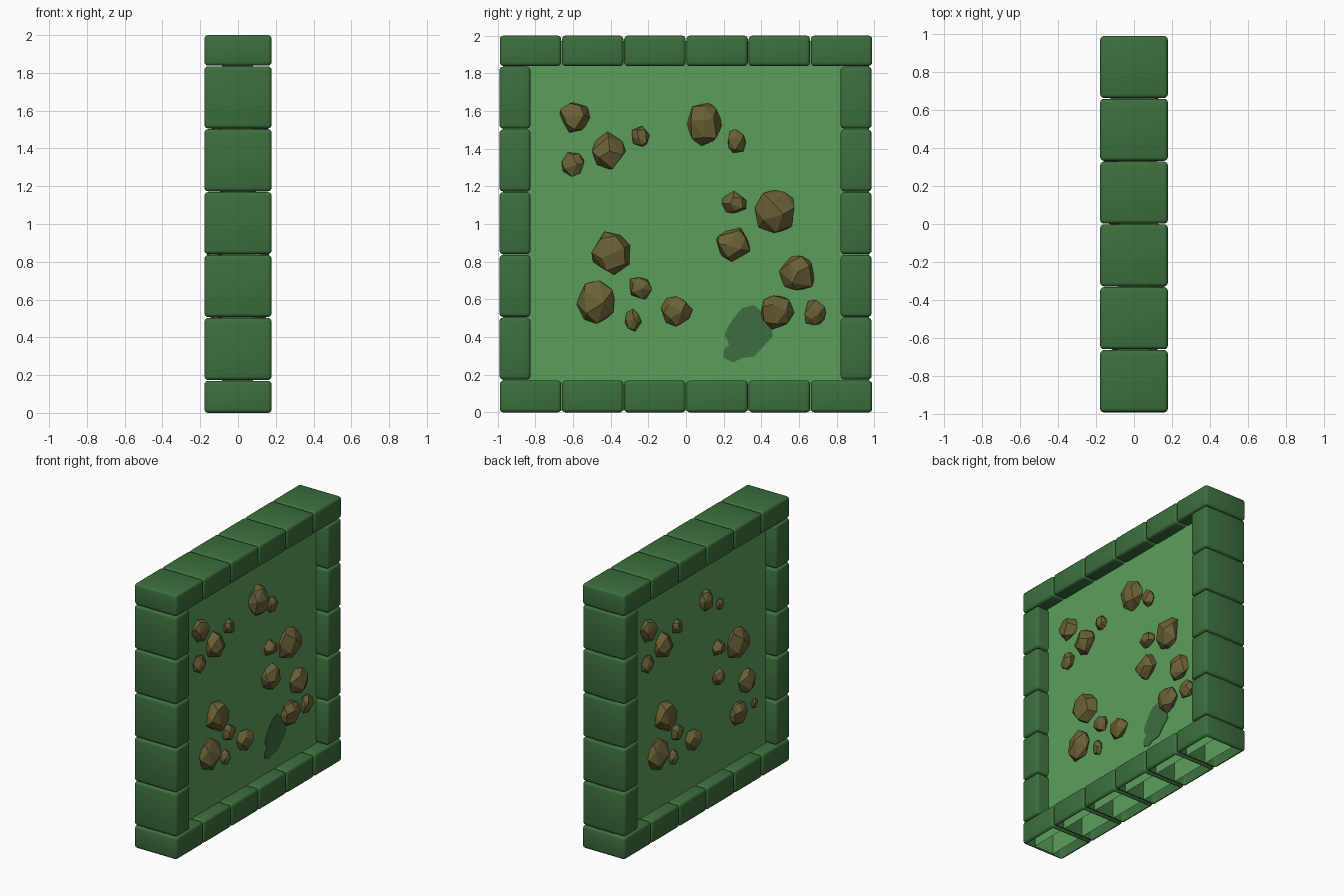
import bpy, bmesh, math, random
from mathutils import Vector, Matrix

if "Cube" in bpy.data.objects:
    bpy.data.objects.remove(bpy.data.objects["Cube"])

random.seed(7)

def material(name, rgb):
    m = bpy.data.materials.new(name)
    m.diffuse_color = (*rgb, 1)
    m.use_nodes = True
    m.node_tree.nodes["Principled BSDF"].inputs["Base Color"].default_value = m.diffuse_color
    return m

BRICK = material("dark green brick", (0.045, 0.160, 0.046))
PANEL = material("light green panel", (0.105, 0.345, 0.105))
ROCK = material("olive brown rock", (0.140, 0.118, 0.036))
MOSS = material("dark moss", (0.047, 0.155, 0.050))

def finish(bm, name, mat):
    me = bpy.data.meshes.new(name)
    bm.to_mesh(me)
    bm.free()
    ob = bpy.data.objects.new(name, me)
    bpy.context.collection.objects.link(ob)
    me.materials.append(mat)
    return ob

def box(lo, hi, bevel=0.0, open_bottom=False):
    bm = bmesh.new()
    bmesh.ops.create_cube(bm, size=1)
    for v in bm.verts:
        v.co = Vector([lo[i] + (v.co[i] + 0.5) * (hi[i] - lo[i]) for i in range(3)])
    if bevel:
        bmesh.ops.bevel(bm, geom=bm.edges[:], offset=bevel, segments=3,
                        profile=0.5, affect='EDGES')
    if open_bottom:
        bm.normal_update()
        low = [f for f in bm.faces if f.normal.z < -0.99]
        bmesh.ops.delete(bm, geom=low, context='FACES')
    return bm

def brick(name, y0, y1, z0, z1, hollow=False):
    ob = finish(box((-0.178, y0, z0), (0.178, y1, z1), 0.02, hollow), name, BRICK)
    bpy.context.view_layer.objects.active = ob
    ob.select_set(True)
    bpy.ops.object.shade_smooth_by_angle(angle=math.radians(35))
    ob.select_set(False)

# Brick frame: six along the top and bottom, five up each side
G = 0.002
step = 1.98 / 6
for i in range(6):
    y0, y1 = -0.99 + i * step + G, -0.99 + (i + 1) * step - G
    brick("bottom_brick", y0, y1, 0.0, 0.17, True)
    brick("top_brick", y0, y1, 1.838, 2.0)
for i in range(5):
    z0 = 0.172 + i * 0.333
    for a, b in ((-0.99, -0.825), (0.82, 0.985)):
        brick("side_brick", a, b, z0 + G, z0 + 0.333 - G)

# Thick wall panel inside the frame, open underneath
PX = 0.08
finish(box((-0.085, -0.97, 0.01), (PX, 0.97, 1.97), 0, True), "wall_panel", PANEL)

# Rocks: y, z, half width, half height, size factor on the other side
ROCKS = [
    (-.59, 1.565, .08, .08, 1), (-.60, 1.315, .06, .065, 1), (-.41, 1.39, .09, .10, 1),
    (-.24, 1.465, .047, .055, 1), (.10, 1.53, .095, .115, .7), (.27, 1.44, .048, .063, .7),
    (.255, 1.115, .065, .06, 1), (.47, 1.065, .105, .115, 1), (.25, .89, .09, .09, .65),
    (.59, .74, .095, .09, .95), (.485, .53, .09, .09, .95), (.685, .53, .057, .067, .5),
    (-.40, .845, .102, .115, 1), (-.48, .585, .10, .115, 1), (-.24, .66, .06, .058, 1),
    (-.28, .49, .045, .06, 1), (-.05, .535, .085, .08, 1)]

def rock_points(n=17):
    pts = []
    for i in range(n):
        z = 1 - 2 * (i + 0.5) / n
        a = i * 2.39996 + random.uniform(-.35, .35)
        r = math.sqrt(1 - z * z)
        pts.append(Vector((r * math.cos(a), r * math.sin(a), z)) * random.uniform(.9, 1.08))
    turn = Matrix.Rotation(random.uniform(0, 6.28), 3, Vector((1, .3, .5)))
    pts = [turn @ p for p in pts]
    # Stretch so the rock fills a unit box exactly
    for k in range(3):
        lo, hi = min(p[k] for p in pts), max(p[k] for p in pts)
        for p in pts:
            p[k] = (p[k] - lo) / (hi - lo) * 2 - 1
    return pts

for y, z, ry, rz, back in ROCKS:
    shape = rock_points()
    for side, f in ((1, 1), (-1, back)):
        bm = bmesh.new()
        depth = 0.35 * (ry + rz) * f
        for p in shape:
            bm.verts.new((side * (PX + 0.012 + p.x * depth),
                          side * (y + p.y * ry * f), z + p.z * rz * f))
        bmesh.ops.convex_hull(bm, input=bm.verts[:])
        bmesh.ops.recalc_face_normals(bm, faces=bm.faces[:])
        finish(bm, "rock", ROCK)

# Flat moss patch on the right face
OUTLINE = [(.20, .29), (.25, .265), (.30, .29), (.36, .295), (.41, .35), (.46, .40),
           (.455, .44), (.42, .47), (.395, .54), (.36, .57), (.30, .555), (.26, .51),
           (.22, .45), (.205, .41), (.23, .36), (.20, .33)]
bm = bmesh.new()
face = bm.faces.new([bm.verts.new((PX - 0.002, y, z)) for y, z in OUTLINE])
ext = bmesh.ops.extrude_face_region(bm, geom=[face])
for v in ext["geom"]:
    if isinstance(v, bmesh.types.BMVert):
        v.co.x += 0.006
bmesh.ops.recalc_face_normals(bm, faces=bm.faces[:])
finish(bm, "moss_patch", MOSS)
